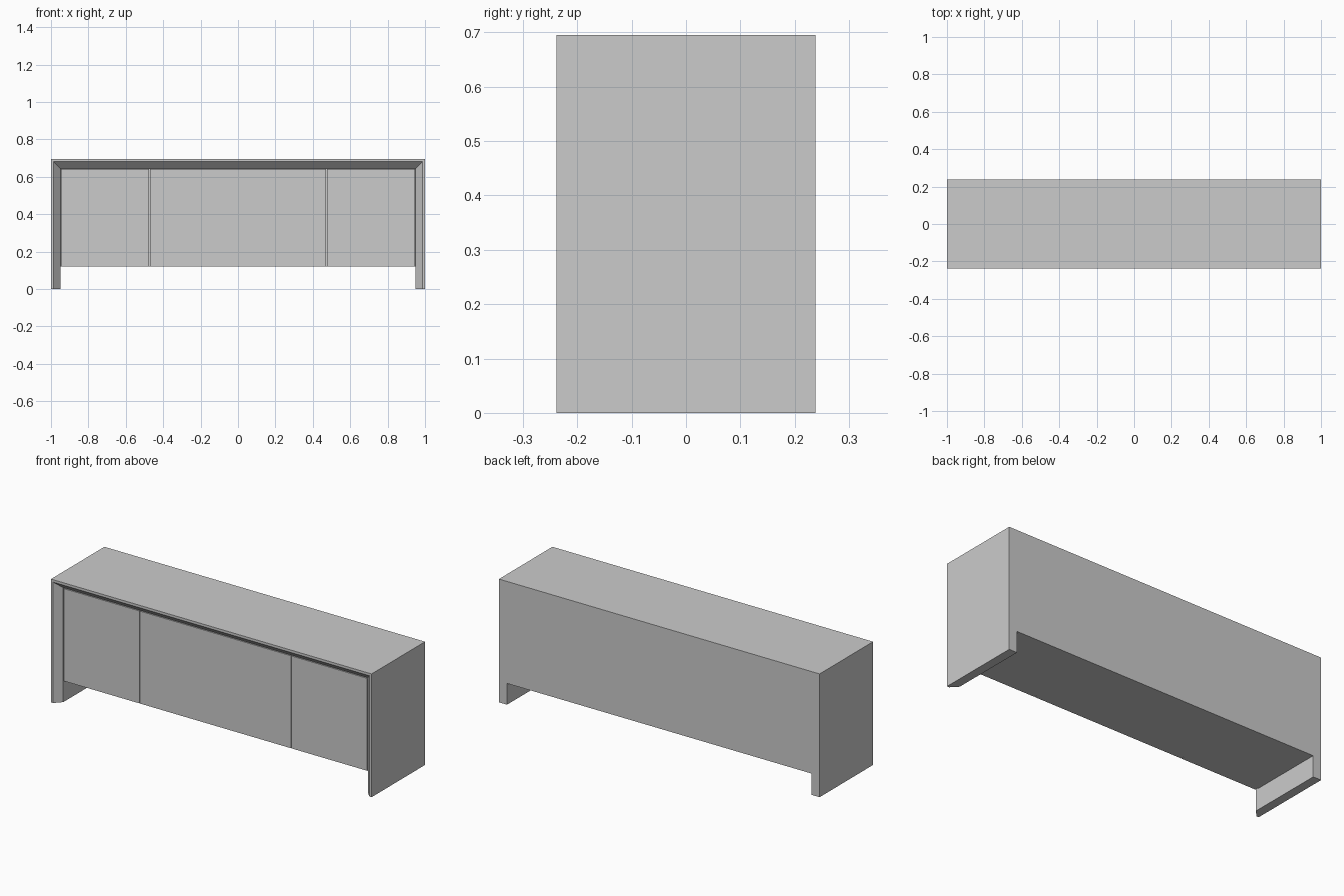
import bpy, bmesh

if "Cube" in bpy.data.objects:
    bpy.data.objects.remove(bpy.data.objects["Cube"])

W, D, H = 1.0, 0.238, 0.695      # half width, half depth, height
T, LIP = 0.05, 0.014             # frame thickness, thin front lip
FACE = -0.2                      # plane of the door fronts
BOTTOM, GAP = 0.12, 0.004


def finish(name, bm):
    bmesh.ops.recalc_face_normals(bm, faces=bm.faces)
    mesh = bpy.data.meshes.new(name)
    bm.to_mesh(mesh)
    bm.free()
    obj = bpy.data.objects.new(name, mesh)
    bpy.context.collection.objects.link(obj)
    return obj


def box(name, lo, hi):
    bm = bmesh.new()
    bmesh.ops.create_cube(bm, size=1)
    for v in bm.verts:
        v.co = [(a + b) / 2 + c * (b - a) for a, b, c in zip(lo, hi, v.co)]
    return finish(name, bm)


# Mitred outer frame: a bevelled cross-section swept up, across and down
section = [(0, -D), (LIP, -D), (T, FACE), (T, D), (0, D)]   # (inset, y)
path = [(-1, 0), (-1, 1), (1, 1), (1, 0)]                   # (side, at top)
bm = bmesh.new()
rings = [[bm.verts.new((s * (W - t), y, top * (H - t))) for t, y in section]
         for s, top in path]
n = len(section)
for a, b in zip(rings, rings[1:]):
    for i in range(n):
        j = (i + 1) % n
        bm.faces.new((a[i], a[j], b[j], b[i]))
bm.faces.new(rings[0])
bm.faces.new(rings[-1])
finish("outer_frame", bm)

# Cabinet body filling the frame behind the doors
inner = W - T
box("cabinet_body", (-inner, FACE + 0.018, BOTTOM), (inner, D, H - T))

# Two narrow doors beside a wide centre door, separated by thin gaps
split = 0.473
edges = [-inner + GAP / 2, -split, split, inner - GAP / 2]
names = ["left_door", "centre_door", "right_door"]
for name, x0, x1 in zip(names, edges, edges[1:]):
    box(name, (x0 + GAP / 2, FACE, BOTTOM),
        (x1 - GAP / 2, FACE + 0.018, H - T - GAP))
